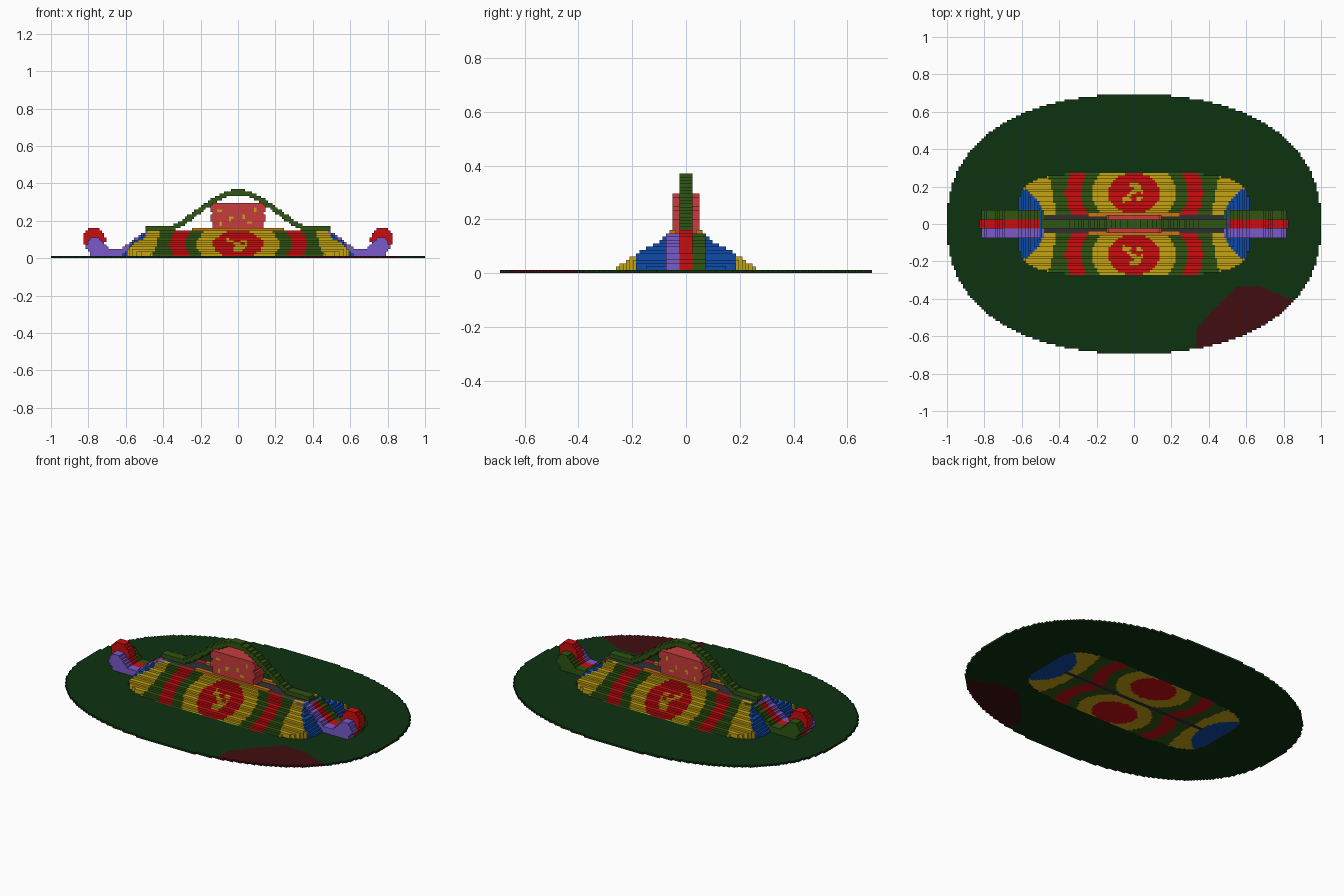
import bpy, bmesh, math

if "Cube" in bpy.data.objects:
    bpy.data.objects.remove(bpy.data.objects["Cube"], do_unlink=True)

S = 2 / 162  # size of one block

COLOURS = {
    "dark green": (0.004, 0.032, 0.005),
    "maroon": (0.053, 0.004, 0.005),
    "olive green": (0.028, 0.09, 0.006),
    "yellow": (0.56, 0.37, 0.006),
    "red": (0.60, 0.004, 0.005),
    "blue": (0.004, 0.07, 0.40),
    "purple": (0.19, 0.10, 0.58),
    "orange": (0.58, 0.18, 0.006),
    "salmon": (0.57, 0.045, 0.045),
    "charcoal": (0.03, 0.03, 0.035),
}
MATS = {}
for name, rgb in COLOURS.items():
    m = bpy.data.materials.new(name)
    m.use_nodes = True
    m.diffuse_color = (*rgb, 1)
    m.node_tree.nodes["Principled BSDF"].inputs["Base Color"].default_value = (*rgb, 1)
    MATS[name] = m


def lerp(points, v):
    """Height of a polyline profile at v."""
    if v <= points[0][0]:
        return points[0][1]
    for (a, p), (b, q) in zip(points, points[1:]):
        if v <= b:
            return p + (q - p) * (v - a) / (b - a)
    return 0


def blocks(name, lo, hi, rule):
    """Build the outer skin of a block solid; rule(x, y, z) gives a colour or None."""
    cells = {}
    rng = [range(math.floor(a / S), math.ceil(b / S)) for a, b in zip(lo, hi)]
    for k in rng[2]:
        for j in rng[1]:
            for i in rng[0]:
                c = rule((i + .5) * S, (j + .5) * S, (k + .5) * S)
                if c:
                    cells[i, j, k] = c
    names = sorted(set(cells.values()))
    bm = bmesh.new()
    verts = {}

    def vert(p):
        if p not in verts:
            verts[p] = bm.verts.new([v * S for v in p])
        return verts[p]

    for axis in range(3):
        u, w = (axis + 1) % 3, (axis + 2) % 3
        run = 1 if axis == 0 else 0  # neighbouring faces join into strips
        for side in (0, 1):
            step = [0, 0, 0]
            step[axis] = 1 if side else -1
            shown = {c for c in cells if tuple(a + b for a, b in zip(c, step)) not in cells}
            nxt = lambda c, d: tuple(v + (d if n == run else 0) for n, v in enumerate(c))
            same = lambda a, b: b in shown and cells[a] == cells[b]
            for c in sorted(shown):
                if same(c, nxt(c, -1)):
                    continue
                e = c
                while same(c, nxt(e, 1)):
                    e = nxt(e, 1)
                quad = []
                for du, dw in ((0, 0), (1, 0), (1, 1), (0, 1)):
                    p = [0, 0, 0]
                    p[axis] = c[axis] + side
                    p[u] = e[u] + 1 if du else c[u]
                    p[w] = e[w] + 1 if dw else c[w]
                    quad.append(vert(tuple(p)))
                f = bm.faces.new(quad if side else quad[::-1])
                f.material_index = names.index(cells[c])
    me = bpy.data.meshes.new(name)
    bm.to_mesh(me)
    bm.free()
    for n in names:
        me.materials.append(MATS[n])
    ob = bpy.data.objects.new(name, me)
    bpy.context.collection.objects.link(ob)
    return ob


# Ground plate: rounded oval with one maroon patch
def in_mound(x, y):
    return (abs(x) / .622) ** 4.5 + (abs(y) / .272) ** 4.5 < 1


def plate(x, y, z):
    if (abs(x) / 1.0) ** 2.3 + (abs(y) / .692) ** 2.3 >= 1 or in_mound(x, y):
        return None
    patch = x > .335 and y < min(-.335, -.55 + (x - .34) * 1.02, -.335 - (x - .67) * .395)
    return "maroon" if patch else "dark green"


blocks("ground_plate", (-1, -.7, 0), (1, .7, S), plate)

# Striped mound: rings around both flanks, blue tongues at the ends
SIDE = [(.06, .148), (.1, .118), (.15, .094), (.2, .062), (.235, .036), (.275, .013)]
END = [(.47, .15), (.5, .132), (.55, .095), (.6, .04), (.63, .013)]
# Abstract motif: slanted strokes as (x, y, half length, half width, slope)
MOTIF = [(-.01, .165, .05, .012, .8), (.025, .185, .028, .012, -.7),
         (-.035, .135, .025, .01, -.3), (.035, .14, .018, .012, .2), (0, .21, .03, .01, .1)]


def mound_colour(x, y, z):
    ax, ay = abs(x), abs(y)
    if ax < .49 and ay < (.015 if z < S else .045):
        return "charcoal"
    if ((ax - .62) / .14) ** 2 + (ay / .19) ** 2 < 1:
        return "blue"
    if ax > .62 or ((ax - .62) / .2) ** 2 + (ay / .45) ** 2 < 1:
        return "yellow"
    d = math.hypot(ax, (ay - .165) / .8)
    if z > S and any(abs(x - a) < l and abs(ay - b - s * (x - a)) < t for a, b, l, t, s in MOTIF):
        return "yellow"
    for limit, colour in ((.137, "red"), (.222, "yellow"), (.285, "olive green"), (.365, "red")):
        if d < limit:
            return colour
    return "olive green"


def mound(x, y, z):
    if not in_mound(x, y):
        return None
    if z > S and z > min(lerp(SIDE, abs(y)), lerp(END, abs(x))):
        return None
    return mound_colour(x, y, z)


blocks("striped_mound", (-.64, -.28, 0), (.64, .28, .16), mound)


# Orange rails along the mound crest
for label, s in (("front", -1), ("back", 1)):
    blocks(label + "_rail", (-.25, -.08, .1), (.25, .08, .16),
           lambda x, y, z: "orange" if abs(x) < .245 and .042 < s * y < .066 and .12 < z < .157 else None)

# Salmon panel with notched corners and small yellow spots
SPOTS = [(-.1, .255), (-.04, .21), (.03, .225), (.09, .26), (.06, .19), (-.09, .185)]


def panel(x, y, z):
    half = .13 if z < .2 or z > .285 or .235 < z < .25 else .145
    if abs(x) > half or abs(y) > .05 or not .145 < z < .302:
        return None
    if abs(y) > .037 and any(math.hypot(x - a, z - b) < .011 for a, b in SPOTS):
        return "yellow"
    return "salmon"


blocks("crest_panel", (-.16, -.06, .14), (.16, .06, .31), panel)


# Arched handle with flat feet
def arch(x, y, z):
    if abs(y) > .025 or abs(x) > .49:
        return None
    top = .262 + .105 * math.cos(math.pi * min(abs(x), .39) / .44)
    if abs(x) > .37:
        return "olive green" if .145 < z < .167 else None
    slope = .75 * math.sin(math.pi * abs(x) / .44)
    return "olive green" if max(.145, top - .028 * math.hypot(1, slope)) < z < top else None


blocks("arched_handle", (-.5, -.04, .14), (.5, .04, .38), arch)

# Curled end arms: three slabs side by side, round red tips
ARM = [(.45, .152), (.49, .146), (.55, .108), (.6, .068), (.63, .047), (.68, .045),
       (.7, .062), (.725, .09), (.745, .113), (.78, .113), (.805, .085), (.815, .06)]


def arm(x, y, z):
    tip = math.hypot(x - .768, z - .102) < .06
    curl = .45 < x < .812 and z < lerp(ARM, x) and z > S + max(0, x - .78) * 1.5
    if x < .62:  # only a skin over the mound slope
        curl = curl and z > lerp(END, x) - .03
    if abs(y) < .025:
        return "red" if (curl and x > .49) or tip else None
    if abs(y) < .074 and curl:
        return "purple" if y < 0 else "olive green"
    return None


for label, s in (("left", 1), ("right", -1)):
    lo, hi = sorted((s * .44, s * .85))
    blocks(label + "_arm", (lo, -.08, S), (hi, .08, .18), lambda x, y, z: arm(s * x, y, z))
